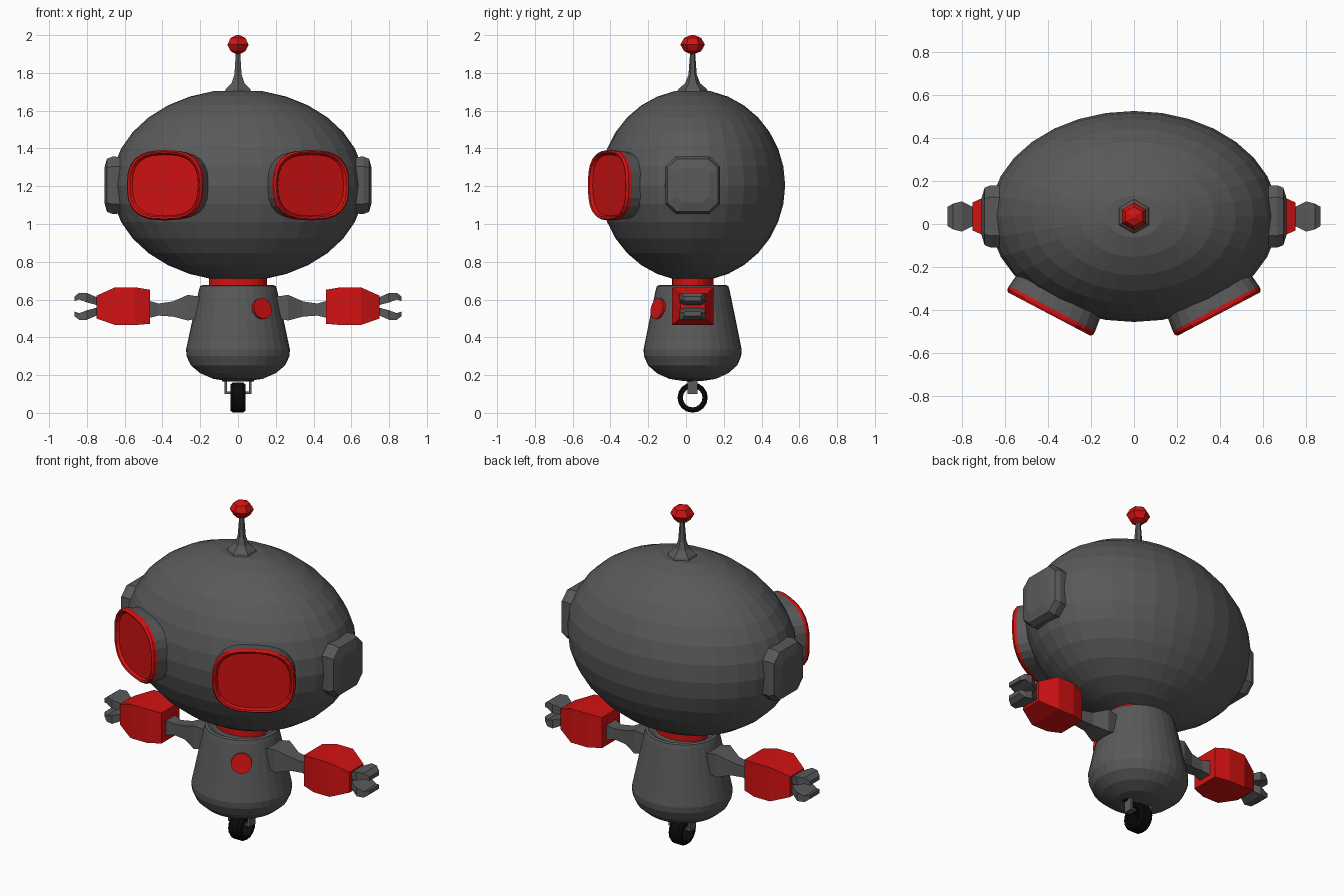
import bpy, bmesh, math
from mathutils import Vector, Matrix

if "Cube" in bpy.data.objects:
    bpy.data.objects.remove(bpy.data.objects["Cube"])

CY = 0.035  # depth of the robot's main axis


def material(name, rgb):
    m = bpy.data.materials.new(name)
    m.diffuse_color = (*rgb, 1)
    m.use_nodes = True
    m.node_tree.nodes["Principled BSDF"].inputs["Base Color"].default_value = m.diffuse_color
    return m


GRAY = material("dark gray", (0.10, 0.10, 0.10))
RED = material("red", (0.65, 0.006, 0.006))
BLACK = material("black", (0.003, 0.003, 0.003))


def loft(name, rings, mats, band=None, matrix=None, closed=False):
    """Skin a list of equal-length point rings; band gives material per strip."""
    bm = bmesh.new()
    vs = [[bm.verts.new(p) for p in ring] for ring in rings]
    n, count = len(rings[0]), len(rings)
    for k in range(count if closed else count - 1):
        a, b = vs[k], vs[(k + 1) % count]
        for i in range(n):
            j = (i + 1) % n
            bm.faces.new((a[i], a[j], b[j], b[i])).material_index = band[k] if band else 0
    if not closed:
        bm.faces.new(vs[0][::-1]).material_index = band[0] if band else 0
        bm.faces.new(vs[-1]).material_index = band[-1] if band else 0
    bmesh.ops.recalc_face_normals(bm, faces=bm.faces[:])
    if matrix:
        bm.transform(matrix)
        if matrix.determinant() < 0:
            bmesh.ops.reverse_faces(bm, faces=bm.faces[:])
    me = bpy.data.meshes.new(name)
    bm.to_mesh(me)
    bm.free()
    for m in mats:
        me.materials.append(m)
    ob = bpy.data.objects.new(name, me)
    bpy.context.collection.objects.link(ob)
    return ob


def oval(rx, ry, z, n, cy=CY, power=2.0, phase=0.0):
    pts = []
    for i in range(n):
        t = 2 * math.pi * i / n + phase
        c, s = math.cos(t), math.sin(t)
        pts.append((rx * math.copysign(abs(c) ** (2 / power), c),
                    cy + ry * math.copysign(abs(s) ** (2 / power), s), z))
    return pts


def box_ring(x, zc, hy, hz):
    return [(x, CY + a * hy, zc + b * hz) for a, b in ((-1, -1), (1, -1), (1, 1), (-1, 1))]


def box(name, x0, x1, y0, y1, z0, z1, mat):
    rings = [[(x, y0, z0), (x, y1, z0), (x, y1, z1), (x, y0, z1)] for x in (x0, x1)]
    return loft(name, rings, [mat])


# Head: wide ellipsoid
rings = []
for k in range(1, 16):
    t = math.pi * k / 16
    rings.append(oval(0.67 * math.sin(t), 0.49 * math.sin(t), 1.205 - 0.508 * math.cos(t), 32))
loft("head", rings, [GRAY])

# Antenna: flared stem and six-sided bulb
hexa = math.pi / 2
loft("antenna_stem", [oval(r, r, z, 6, phase=-hexa) for r, z in
     ((0.085, 1.69), (0.075, 1.715), (0.04, 1.745), (0.022, 1.79), (0.013, 1.91))], [GRAY])
loft("antenna_bulb", [oval(r, r, z, 6, phase=hexa) for r, z in
     ((0.012, 1.9), (0.045, 1.915), (0.065, 1.95), (0.045, 1.985), (0.01, 2.0))], [RED])

# Neck and body
loft("neck", [oval(0.153, 0.11, z, 24) for z in (0.64, 0.76)], [RED])
profile = ((0.06, 0.17), (0.13, 0.18), (0.2, 0.21), (0.25, 0.252), (0.272, 0.30),
           (0.275, 0.335), (0.24, 0.50), (0.207, 0.65), (0.2, 0.672), (0.185, 0.677),
           (0.15, 0.66))
loft("body", [oval(r, r * 0.945, z, 32) for r, z in profile], [GRAY])

# Chest button lying on the sloped body wall
nrm = Vector((0.55, -0.81, 0.2)).normalized()
spot = Matrix.Translation((0.127, -0.148, 0.552)) @ nrm.to_track_quat('Z', 'Y').to_matrix().to_4x4()
loft("chest_button", [oval(0.057, 0.057, z, 16, cy=0) for z in (-0.02, 0.008)], [RED], matrix=spot)

for side, label in ((1, "right"), (-1, "left")):
    flip = Matrix.Diagonal((side, 1, 1, 1))

    # Eye: gray socket, red rim and recessed red lens
    out = Vector((0.465, -0.885, 0))
    across = Vector((0.885, 0.465, 0))
    frame = Matrix((across, Vector((0, 0, 1)), out)).transposed().to_4x4()
    frame = flip @ Matrix.Translation((0.392, -0.415, 1.205)) @ frame
    steps = ((-0.22, 0.9), (-0.08, 0.97), (-0.025, 1.0), (-0.008, 1.0), (0.004, 0.96),
             (0.0, 0.91), (-0.014, 0.87))
    loft(label + "_eye", [oval(0.226 * s, 0.186 * s, d, 24, cy=0, power=2.7) for d, s in steps],
         [GRAY, RED], band=[0, 0, 1, 1, 1, 1], matrix=frame)

    # Ear plate: domed octagon
    octagon = ((-1, -0.66), (-0.62, -1), (0.62, -1), (1, -0.66),
               (1, 0.66), (0.62, 1), (-0.62, 1), (-1, 0.66))
    loft(label + "_ear_plate", [[(x, CY + a * 0.145 * s, 1.205 + b * 0.152 * s) for a, b in octagon]
         for x, s in ((0.58, 0.97), (0.665, 1.0), (0.694, 0.92), (0.708, 0.6))],
         [GRAY], matrix=flip)

    # Arm: shoulder block narrowing to the wrist, red forearm, two claws
    loft(label + "_upper_arm", [box_ring(*r) for r in
         ((0.17, 0.56, 0.06, 0.05), (0.265, 0.557, 0.07, 0.068), (0.345, 0.55, 0.038, 0.04),
          (0.42, 0.547, 0.032, 0.032), (0.48, 0.548, 0.045, 0.048))], [GRAY], matrix=flip)
    loft(label + "_forearm", [box_ring(*r) for r in
         ((0.465, 0.562, 0.085, 0.09), (0.545, 0.565, 0.11, 0.1),
          (0.65, 0.565, 0.11, 0.1), (0.75, 0.56, 0.065, 0.06))], [RED], matrix=flip)
    for up, tag in ((1, "upper"), (-1, "lower")):
        loft(label + "_" + tag + "_claw", [box_ring(x, 0.564 + up * dz, hy, hz) for x, dz, hy, hz in
             ((0.74, 0.025, 0.04, 0.02), (0.80, 0.046, 0.07, 0.025),
              (0.84, 0.054, 0.06, 0.018), (0.866, 0.04, 0.045, 0.012))], [GRAY], matrix=flip)

    # Wheel fork leg and axle stub
    box(label + "_fork_leg", side * 0.058, side * 0.072, CY - 0.027, CY + 0.027, 0.1, 0.195, GRAY)
    box(label + "_axle", side * 0.036, side * 0.06, CY - 0.025, CY + 0.025, 0.1, 0.113, GRAY)

# Slot under the body and open wheel ring
box("wheel_slot", -0.085, 0.085, CY - 0.03, CY, 0.166, 0.185, BLACK)
section = ((-0.04, 0.052), (-0.04, 0.07), (-0.026, 0.08), (0.026, 0.08), (0.04, 0.07), (0.04, 0.052))
wheel = []
for i in range(16):
    t = 2 * math.pi * i / 16
    wheel.append([(x, CY + r * math.cos(t), 0.081 + r * math.sin(t)) for x, r in section])
loft("wheel", wheel, [BLACK], closed=True)
